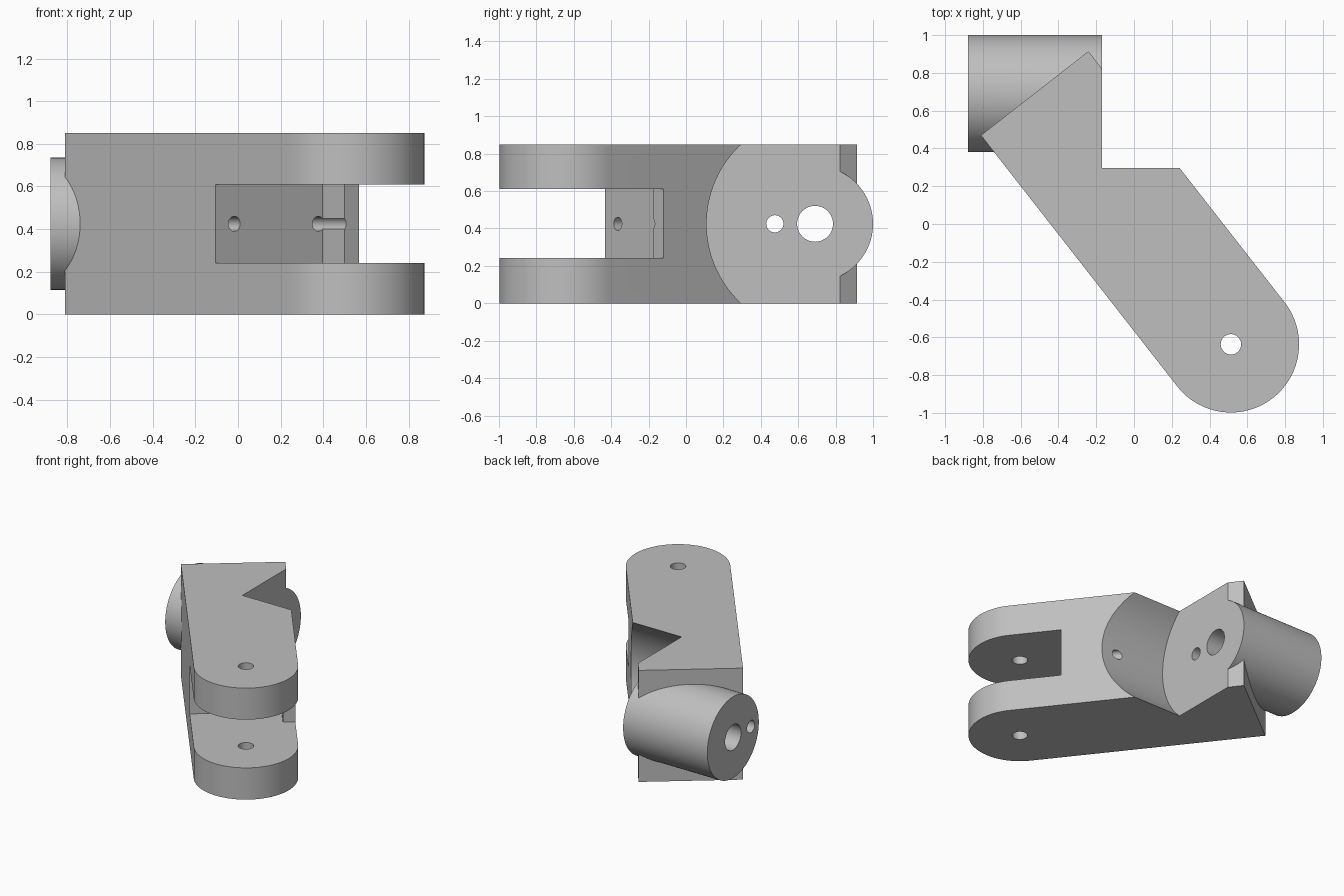
import bpy, bmesh, math
from mathutils import Vector

cube = bpy.data.objects.get("Cube")
if cube:
    bpy.data.objects.remove(cube)

grey = bpy.data.materials.new("plain grey")
grey.use_nodes = True
colour = (0.52, 0.52, 0.52, 1)
grey.diffuse_color = colour
grey.node_tree.nodes["Principled BSDF"].inputs["Base Color"].default_value = colour

HEIGHT, MID = 0.85, 0.425
PIN = Vector((0.513, -0.637, 0))
ALONG = Vector((-0.616, 0.788, 0)).normalized()   # from fork tip to barrel
ACROSS = Vector((ALONG.y, -ALONG.x, 0))
HALF = 0.361


def arm_point(u, v, z):
    return PIN + ALONG * u + ACROSS * v + Vector((0, 0, z))


def make_object(name, bm):
    bmesh.ops.recalc_face_normals(bm, faces=bm.faces)
    mesh = bpy.data.meshes.new(name)
    bm.to_mesh(mesh)
    bm.free()
    mesh.materials.append(grey)
    obj = bpy.data.objects.new(name, mesh)
    bpy.context.collection.objects.link(obj)
    return obj


def prism(name, outline, z0, z1):
    bm = bmesh.new()
    face = bm.faces.new([bm.verts.new(arm_point(u, v, z0)) for u, v in outline])
    top = bmesh.ops.extrude_face_region(bm, geom=[face])["geom"]
    verts = [g for g in top if isinstance(g, bmesh.types.BMVert)]
    bmesh.ops.translate(bm, verts=verts, vec=(0, 0, z1 - z0))
    return make_object(name, bm)


def rod(name, start, end, radius, sides=48):
    start, end = Vector(start), Vector(end)
    axis = end - start
    bm = bmesh.new()
    bmesh.ops.create_cone(bm, cap_ends=True, segments=sides, radius1=radius,
                          radius2=radius, depth=axis.length)
    bm.transform(axis.to_track_quat('Z', 'Y').to_matrix().to_4x4())
    bmesh.ops.translate(bm, verts=bm.verts, vec=(start + end) / 2)
    return make_object(name, bm)


def combine(target, tool, operation):
    mod = target.modifiers.new(operation.lower(), 'BOOLEAN')
    mod.operation, mod.solver, mod.object = operation, 'EXACT', tool
    bpy.context.view_layer.objects.active = target
    bpy.ops.object.modifier_apply(modifier=mod.name)
    bpy.data.objects.remove(tool)


# Slanted arm with a rounded fork end
steps = 48
tip = [(-HALF * math.sin(math.pi * i / steps), HALF * math.cos(math.pi * i / steps))
       for i in range(steps + 1)]
bracket = prism("bracket_arm", tip + [(1.687, -HALF), (1.687, HALF)], 0, HEIGHT)

# Barrel fused to the rear end of the arm
AXIS_Y = 0.69
combine(bracket, rod("barrel", (-0.88, AXIS_Y, MID), (-0.1, AXIS_Y, MID), 0.31, 96), 'UNION')

# Round clearance beside the barrel
combine(bracket, rod("clearance", (-0.17, AXIS_Y, MID), (1.2, AXIS_Y, MID), 0.58, 128),
        'DIFFERENCE')

# Stepped slot between the fork plates
slot = [(-0.6, -0.6), (0.541, -0.6), (0.541, 0.275), (0.374, 0.275), (0.374, 0.6), (-0.6, 0.6)]
combine(bracket, prism("slot", slot, 0.242, 0.61), 'DIFFERENCE')

# Bores: barrel axle, small barrel hole, fork pin, two lengthwise cable holes
bores = [
    ((-1.2, AXIS_Y, MID), (0.3, AXIS_Y, MID), 0.096),
    ((-1.2, 0.475, MID), (0, 0.475, MID), 0.046),
    (arm_point(0, 0, -0.2), arm_point(0, 0, 1.1), 0.054),
    (arm_point(0.45, -0.25, MID), arm_point(1.607, -0.25, MID), 0.035),
    (arm_point(0.3, 0.25, MID), arm_point(0.85, 0.25, MID), 0.035),
]
for start, end, radius in bores:
    combine(bracket, rod("bore", start, end, radius), 'DIFFERENCE')

# Smooth round walls, sharp edges
bpy.ops.object.select_all(action='DESELECT')
bracket.select_set(True)
bpy.context.view_layer.objects.active = bracket
bpy.ops.object.shade_smooth_by_angle(angle=math.radians(30))
